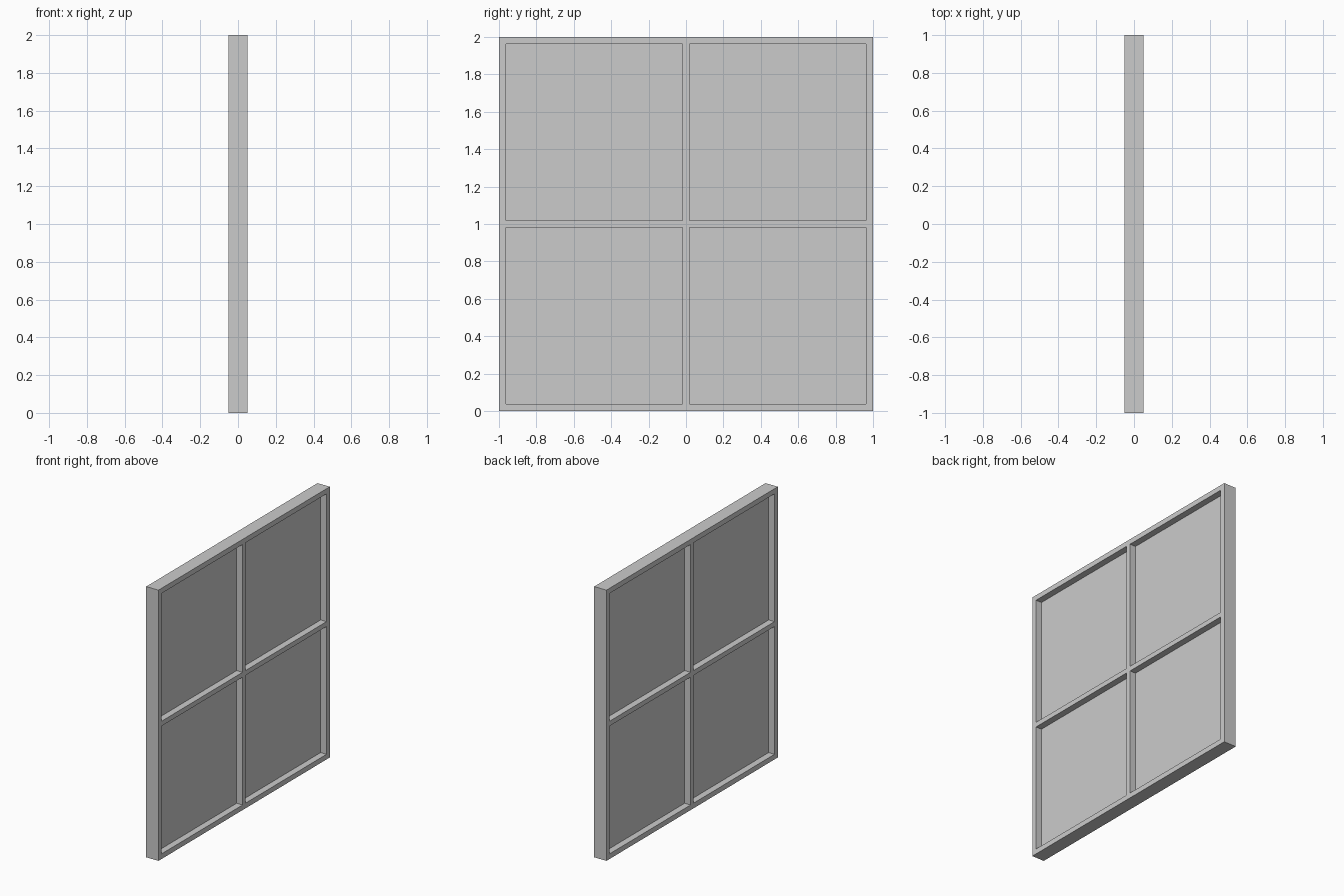
import bpy

cube = bpy.data.objects.get("Cube")
if cube:
    bpy.data.objects.remove(cube, do_unlink=True)

grey = bpy.data.materials.new("plain_grey")
grey.use_nodes = True
colour = (0.6, 0.6, 0.6, 1)
grey.diffuse_color = colour
grey.node_tree.nodes["Principled BSDF"].inputs["Base Color"].default_value = colour

DEPTH = 0.1      # frame thickness along x
BORDER = 0.038   # outer frame width
BAR = 0.036      # width of the dividing bars
PANE = 0.004     # pane thickness


def panel_mesh(name, ys, zs, solid, depth):
    """Extrude the solid cells of a grid in the y-z plane into one clean body."""
    verts = [(-depth / 2, y, z) for z in zs for y in ys]
    n = len(ys)
    faces = []
    for j in range(len(zs) - 1):
        for i in range(n - 1):
            if solid(i, j):
                a = j * n + i
                faces.append((a, a + n, a + n + 1, a + 1))
    mesh = bpy.data.meshes.new(name)
    mesh.from_pydata(verts, [], faces)
    mesh.materials.append(grey)
    obj = bpy.data.objects.new(name, mesh)
    bpy.context.collection.objects.link(obj)
    mod = obj.modifiers.new("thickness", 'SOLIDIFY')
    mod.thickness = depth
    mod.offset = -1
    return obj


# Frame with crossing bars: odd cells in both directions are the openings
half = [BAR / 2, 1 - BORDER, 1]
ys = [-v for v in reversed(half)] + half
zs = [1 + y for y in ys]
panel_mesh("window_frame", ys, zs, lambda i, j: not (i % 2 and j % 2), DEPTH)

# Four thin panes set midway through the frame
for side, y0 in (("right", ys[1]), ("left", ys[3])):
    for level, z0 in (("lower", zs[1]), ("upper", zs[3])):
        size = 1 - BORDER - BAR / 2
        panel_mesh(f"{level}_{side}_pane", [y0, y0 + size], [z0, z0 + size],
                   lambda i, j: True, PANE)
